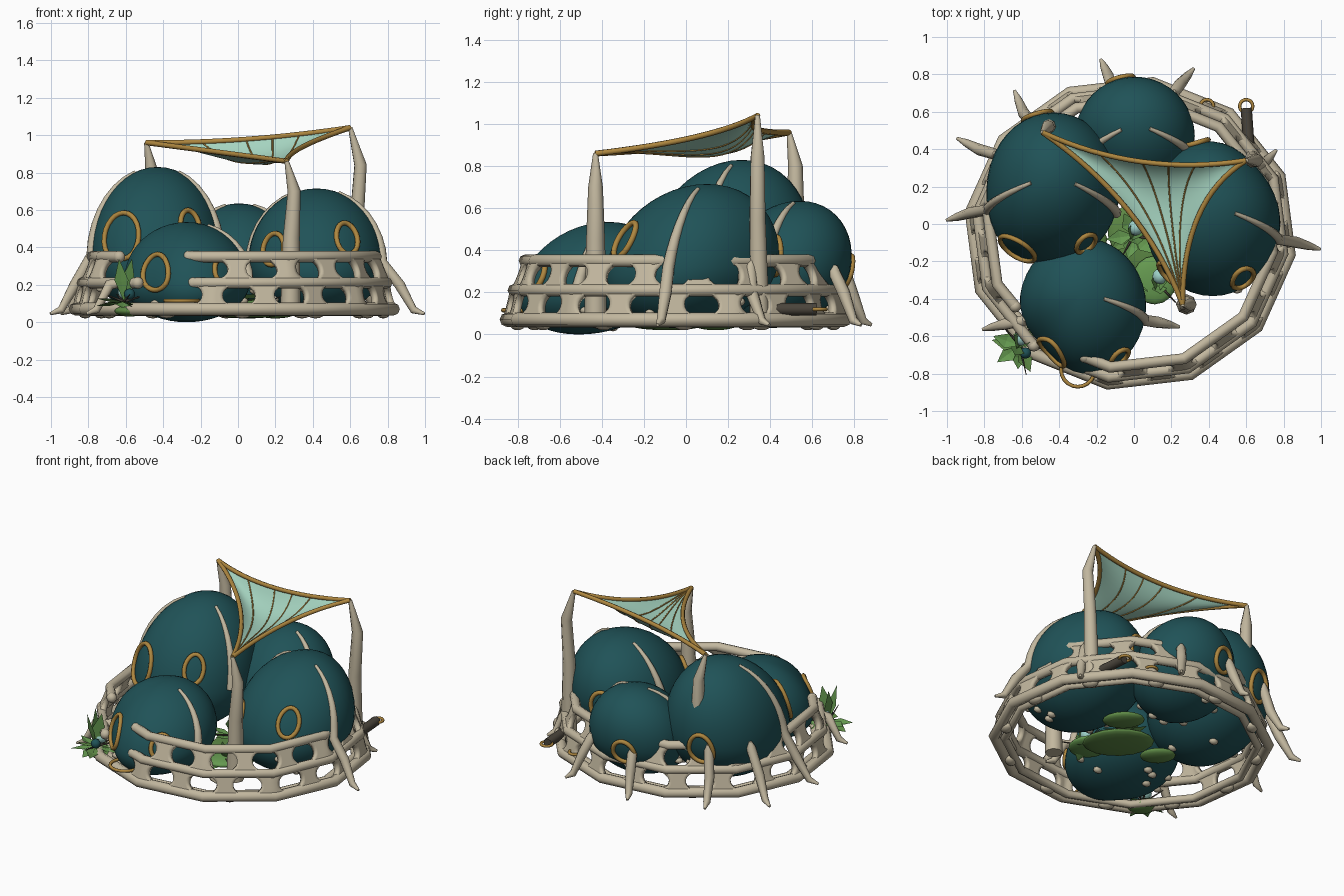
import bpy, bmesh, math, random
from math import sin, cos, pi, radians
from mathutils import Vector, Matrix

if "Cube" in bpy.data.objects:
    bpy.data.objects.remove(bpy.data.objects["Cube"])
random.seed(4)


def material(name, rgb):
    m = bpy.data.materials.new(name)
    m.use_nodes = True
    m.diffuse_color = (*rgb, 1)
    bsdf = m.node_tree.nodes["Principled BSDF"]
    bsdf.inputs["Base Color"].default_value = (*rgb, 1)
    bsdf.inputs["Roughness"].default_value = 0.7
    return m


TEAL = material("deep teal", (.014, .085, .096))
BONE = material("bone", (.54, .475, .345))
GOLD = material("gold", (.42, .24, .05))
SAIL = material("pale mint", (.38, .66, .53))
LEAF = material("leaf green", (.13, .32, .08))
MOSS = material("moss green", (.11, .25, .06))
DARK = material("dark wood", (.07, .06, .045))
BUD = material("bud cyan", (.34, .64, .58))


def finish(name, mesh, mat, smooth=True):
    mesh.materials.clear()
    mesh.materials.append(mat)
    for p in mesh.polygons:
        p.use_smooth = smooth
        p.material_index = 0
    ob = bpy.data.objects.new(name, mesh)
    bpy.context.collection.objects.link(ob)
    return ob


def from_bmesh(name, bm, mat, smooth=True):
    mesh = bpy.data.meshes.new(name)
    bm.to_mesh(mesh)
    bm.free()
    return finish(name, mesh, mat, smooth)


def tube(name, pts, radii, mat, closed=False, res=2):
    """Round tube through points, with one radius or a radius per point."""
    if not isinstance(radii, (list, tuple)):
        radii = [radii] * len(pts)
    cu = bpy.data.curves.new(name, 'CURVE')
    cu.dimensions = '3D'
    cu.bevel_depth = 1
    cu.bevel_resolution = res
    cu.use_fill_caps = True
    sp = cu.splines.new('POLY')
    sp.points.add(len(pts) - 1)
    for p, co, r in zip(sp.points, pts, radii):
        p.co = (*co, 1)
        p.radius = r
    sp.use_cyclic_u = closed
    tmp = bpy.data.objects.new(name + "_path", cu)
    mesh = bpy.data.meshes.new_from_object(tmp)
    bpy.data.objects.remove(tmp)
    return finish(name, mesh, mat)


def ball(name, loc, scale, mat, seg=12, turn=0):
    bm = bmesh.new()
    bmesh.ops.create_uvsphere(bm, u_segments=seg, v_segments=seg // 2 + 2, radius=1)
    bm.transform(Matrix.Translation(loc) @ Matrix.Rotation(radians(turn), 4, 'Z')
                 @ Matrix.Diagonal((*scale, 1)))
    return from_bmesh(name, bm, mat)


def leaf(name, base, tip, width, mat):
    base, tip = Vector(base), Vector(tip)
    side = (tip - base).cross(Vector((.1, .2, 1))).normalized() * width
    mid = base.lerp(tip, .5)
    bm = bmesh.new()
    a, b, c, d, e = [bm.verts.new(v) for v in
                     (base, mid + side, tip, mid - side, mid - Vector((0, 0, width * .25)))]
    for f in ((a, b, e), (b, c, e), (c, d, e), (d, a, e)):
        bm.faces.new(f)
    bm.normal_update()
    if sum(f.normal.z for f in bm.faces) < 0:
        bmesh.ops.reverse_faces(bm, faces=bm.faces[:])
    return from_bmesh(name, bm, mat, False)


# Egg-shaped domes: centre x, y, radii x, y, widest height, top, bottom,
# then the direction and amount of a flattened shoulder
DOMES = {
    "left_dome": (-.43, .195, .355, .395, .36, .83, .03, 225, -.08),
    "back_dome": (.005, .47, .32, .31, .3, .635, .03, 225, .06),
    "right_dome": (.42, .03, .365, .41, .32, .715, .03, 45, .08),
    "front_dome": (-.275, -.44, .34, .36, .22, .535, .0, 225, .15),
}


def surface(dome, az, t, grow=1.0):
    cx, cy, rx, ry, zm, top, low, way, flat = DOMES[dome]
    h = top - zm if t < pi / 2 else zm - low
    r = grow * sin(t) * (1 - flat * max(0, cos(az - radians(way))) ** 6)
    return Vector((cx + r * rx * cos(az), cy + r * ry * sin(az) + .07 * cos(t),
                   zm + grow * h * cos(t)))


for name in DOMES:
    bm = bmesh.new()
    bmesh.ops.create_uvsphere(bm, u_segments=40, v_segments=24, radius=1)
    for v in bm.verts:
        v.co = surface(name, math.atan2(v.co.y, v.co.x), math.acos(max(-1, min(1, v.co.z))))
    from_bmesh(name, bm, TEAL)
    # Bone studs on the underside
    for i in range(8):
        p = surface(name, random.uniform(0, 2 * pi), random.uniform(1.9, 2.8))
        ball("stud", p, (.032, .024, .02), BONE, 8)

# Gold porthole hoops: dome, azimuth, polar angle, half width, half height
for dome, az, t, w, h in (
        ("left_dome", -122, 78, .28, .28), ("left_dome", -59, 71, .17, .19),
        ("left_dome", 104, 92, .22, .25), ("front_dome", -125, 83, .3, .34),
        ("front_dome", -54, 80, .17, .22), ("right_dome", -62, 71, .18, .22),
        ("right_dome", -130, 80, .2, .22), ("right_dome", 105, 83, .2, .24),
        ("back_dome", 104, 92, .22, .25)):
    ring = [surface(dome, radians(az) + w * cos(k * pi / 12),
                    radians(t) + h * sin(k * pi / 12), 1.02) for k in range(24)]
    tube("porthole_hoop", ring, .014, GOLD, True)


def hoop(name, loc, r, thick):
    x, y, z = loc
    tube(name, [(x + r * cos(k * pi / 10), y + r * sin(k * pi / 10), z) for k in range(20)],
         thick, GOLD, True)


hoop("front_hoop", (-.3, -.78, .115), .09, .01)
hoop("back_hoop", (.39, .63, .12), .035, .009)
hoop("pipe_hoop", (.6, .63, .12), .035, .009)
tube("pipe", [(.62, .34, .12), (.6, .62, .12)], .03, DARK)

# Ribs over the domes; those with a reach end in a claw foot on the ground
for dome, az, t0, reach in (
        ("left_dome", -163, 20, .6), ("left_dome", 153, 85, .58), ("left_dome", 112, 85, .56),
        ("left_dome", -20, 20, 0), ("back_dome", 205, 15, 0), ("back_dome", -20, 15, 0),
        ("back_dome", 114, 85, .45), ("back_dome", 49, 85, .48), ("right_dome", -16, 20, .6),
        ("right_dome", 165, 20, 0), ("right_dome", 47, 85, .5), ("front_dome", -12, 20, .53),
        ("front_dome", 193, 85, .55)):
    a = radians(az)
    n = 8 if t0 < 80 else 2
    pts = [surface(dome, a, radians(t0 + (90 - t0) * i / (n - 1))) for i in range(n)]
    radii = [.01 + .02 * i / (n - 1) for i in range(n)]
    if reach:
        cx, cy = DOMES[dome][:2]
        for f, z, r in ((.77, .2, .031), (.9, .065, .022), (1, .045, .008)):
            pts.append(Vector((cx + reach * f * cos(a), cy + reach * f * sin(a), z)))
            radii.append(r)
    tube("rib", pts, radii, BONE)

# Twelve-sided fence of three rails, open where the front dome pushes through
START = -98


def fence(deg, r, z):
    flat = r * cos(radians(15)) / cos(radians((deg - START) % 30 - 15))
    return Vector((-.02 + 1.03 * flat * cos(radians(deg)),
                   -.05 + .97 * flat * sin(radians(deg)), z))


RAILS = ((.835, .07), (.80, .21), (.745, .35))
corners = [START + 30 * k for k in range(12)]
tube("low_rail", [fence(d, *RAILS[0]) for d in corners], .034, BONE, True)
tube("low_inner_rail", [fence(d, .77, .06) for d in corners], .026, BONE, True)
for (r, z), first, last in zip(RAILS[1:], (-106, -109), (231, 214)):
    ends = [first] + corners[:-1] + [last]
    tube("upper_rail", [fence(d, r, z) for d in ends], .03, BONE)
    for d in (first, last):
        ball("rail_end", fence(d, r, z), (.032, .032, .032), BONE)
for d in corners:
    ball("rail_knob", fence(d + 11, .8, .045), (.05, .035, .025), BONE, 10, d + 101)

# Hourglass struts between the rails leave oval openings
for (r0, z0), (r1, z1), shift in ((*RAILS[:2], 0), (*RAILS[1:], 9)):
    for k in range(16):
        mid = START + shift + 19.5 * k
        bm = bmesh.new()
        bmesh.ops.create_grid(bm, x_segments=6, y_segments=10, size=1)
        for v in bm.verts:
            s = (v.co.y + 1) / 2
            width = 3.6 + 6 * abs(v.co.y) ** 2.5
            v.co = fence(mid + width * v.co.x, r0 + (r1 - r0) * s, z0 + (z1 - z0) * s)
        ob = from_bmesh("strut", bm, BONE)
        mod = ob.modifiers.new("thickness", 'SOLIDIFY')
        mod.thickness = .035
        mod.offset = 0

# Masts
A, B, C = Vector((-.49, .49, .96)), Vector((.6, .34, 1.04)), Vector((.26, -.43, .86))
tube("left_mast", [(-.45, .52, .5), (-.46, .52, .8), A], [.045, .035, .012], BONE)
tube("right_mast", [(.63, .35, .05), (.635, .34, .55), (.655, .34, .84), B],
     [.05, .04, .035, .012], BONE)
tube("front_mast", [(.28, -.43, .04), (.285, -.43, .45), (.3, -.43, .7), C],
     [.055, .045, .035, .012], BONE)

# Sagging three-cornered sail with gold hem and seams
AB, BC, CA = Vector((.03, .25, .955)), Vector((.26, .13, .925)), Vector((.04, .13, .89))


def sail(u, c):
    a, b = (1 - u) * (1 - c), u * (1 - c)
    p = a * a * A + b * b * B + c * c * C + 2 * (a * b * AB + b * c * BC + c * a * CA)
    return p - Vector((0, 0, 2.2 * a * b * c))


bm = bmesh.new()
N = 16
grid = [[bm.verts.new(sail(i / N, j / N)) for i in range(N + 1)] for j in range(N)]
apex = bm.verts.new(C)
for j in range(N):
    for i in range(N):
        if j < N - 1:
            bm.faces.new((grid[j][i], grid[j + 1][i], grid[j + 1][i + 1], grid[j][i + 1]))
        else:
            bm.faces.new((grid[j][i], apex, grid[j][i + 1]))
from_bmesh("sail", bm, SAIL)
steps = [i / N for i in range(N + 1)]
tube("sail_back_hem", [sail(s, 0) for s in steps], .014, GOLD)
for u in (0, 1):
    tube("sail_side_hem", [sail(u, s) for s in steps], .014, GOLD)
for u in (.28, .5, .63, .76):
    tube("sail_seam", [sail(u, s) for s in steps], .0045, GOLD, res=1)


# Plants: fans of broad leaves around a bud
def plant(loc, reach, height, count):
    base = Vector(loc)
    for k in range(count):
        a = 2 * pi * k / count + random.uniform(-.2, .2)
        lift = height if k % 4 == 0 else random.uniform(-.05, .04)
        out = reach * random.uniform(.75, 1.1) * (.4 if k % 4 == 0 else 1)
        tip = base + Vector((out * cos(a), out * sin(a), lift))
        leaf("leaf", base, tip, .042, MOSS if k % 4 == 2 else LEAF)
    ball("bud", base + Vector((.01, .04, .05)), (.042, .042, .04), BUD)
    for k in range(5):
        a = random.uniform(0, 2 * pi)
        tube("thorn", [base, base + Vector((.16 * cos(a), .16 * sin(a), .04))],
             [.008, .002], DARK, res=1)


plant((-.61, -.65, .11), .14, .23, 12)
ball("berry", (-.58, -.69, .15), (.03, .03, .03), TEAL)
plant((.13, -.32, .1), .13, .1, 10)
plant((.0, -.06, .12), .14, .15, 10)

# Moss pads beneath and between the domes
for x, y, z, rx, ry, turn, mat in (
        (.05, -.09, .05, .22, .16, -45, MOSS), (.11, -.3, .09, .12, .13, 0, LEAF),
        (.2, .14, .05, .13, .09, -45, MOSS), (-.24, -.06, .05, .11, .08, -45, MOSS),
        (-.58, -.62, .06, .09, .07, -45, MOSS)):
    ball("moss_pad", (x, y, z), (rx, ry, .03), mat, 16, turn)
